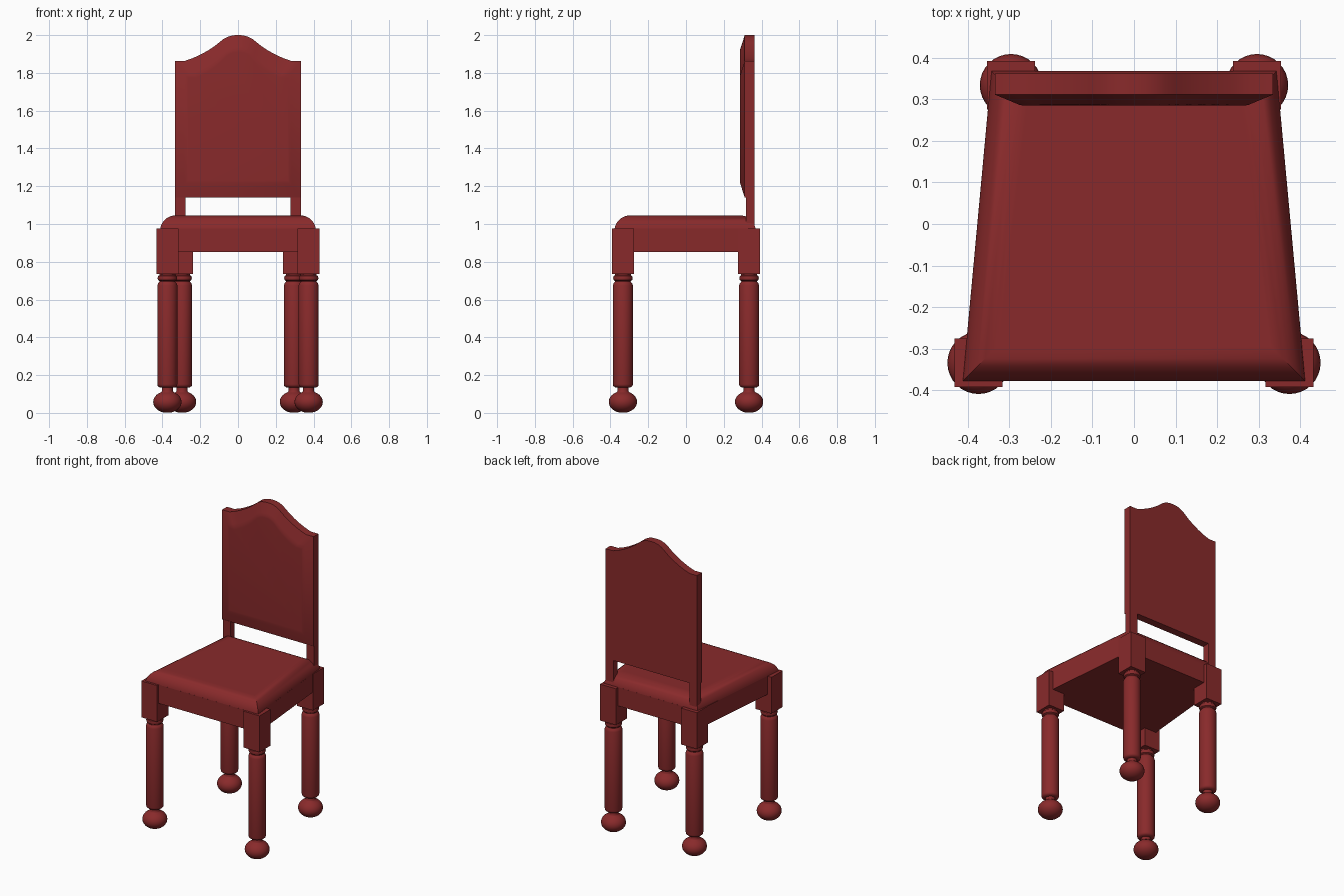
import bpy, bmesh, math

if "Cube" in bpy.data.objects:
    bpy.data.objects.remove(bpy.data.objects["Cube"])

mat = bpy.data.materials.new("dark_red")
mat.diffuse_color = (0.25, 0.023, 0.024, 1)
mat.use_nodes = True
mat.node_tree.nodes["Principled BSDF"].inputs["Base Color"].default_value = mat.diffuse_color


def finish(name, bm, angle=38):
    bmesh.ops.recalc_face_normals(bm, faces=bm.faces)
    mesh = bpy.data.meshes.new(name)
    bm.to_mesh(mesh)
    bm.free()
    ob = bpy.data.objects.new(name, mesh)
    bpy.context.collection.objects.link(ob)
    mesh.materials.append(mat)
    bpy.ops.object.select_all(action='DESELECT')
    ob.select_set(True)
    bpy.context.view_layer.objects.active = ob
    bpy.ops.object.shade_smooth_by_angle(angle=math.radians(angle))
    return ob


def loft(name, rings, angle=38):
    """Skin a stack of equal-length closed rings and cap both ends."""
    bm = bmesh.new()
    vr = [[bm.verts.new(p) for p in ring] for ring in rings]
    n = len(vr[0])
    for a, b in zip(vr, vr[1:]):
        for i in range(n):
            bm.faces.new((a[i], a[(i + 1) % n], b[(i + 1) % n], b[i]))
    bm.faces.new(vr[0][::-1])
    bm.faces.new(vr[-1])
    return finish(name, bm, angle)


def trapezoid(z, inset=0.0):
    f, b, yf, yb = 0.412 - inset, 0.343 - inset, -0.378 + inset, 0.368 - inset
    return [(-f, yf, z), (f, yf, z), (b, yb, z), (-b, yb, z)]


def box(name, x0, x1, y0, y1, z0, z1):
    return loft(name, [[(x0, y0, z), (x1, y0, z), (x1, y1, z), (x0, y1, z)]
                       for z in (z0, z1)])


# turned leg profile (radius, height): ball foot, neck, shaft, collar
foot = [(0.075 * math.sin(a), 0.058 - 0.058 * math.cos(a))
        for a in [math.pi * i / 14 for i in range(1, 13)]]
leg_profile = foot + [(0.029, 0.115), (0.029, 0.134), (0.043, 0.136),
                      (0.051, 0.143), (0.053, 0.152), (0.053, 0.675),
                      (0.049, 0.686), (0.041, 0.695), (0.041, 0.698),
                      (0.049, 0.703), (0.052, 0.713), (0.049, 0.724),
                      (0.042, 0.729), (0.042, 0.74)]


def leg(name, cx, cy):
    ring = [2 * math.pi * i / 32 for i in range(32)]
    loft(name, [[(cx + r * math.cos(t), cy + r * math.sin(t), z) for t in ring]
                for r, z in leg_profile])
    h = 0.058
    box(name + "_block", cx - h, cx + h, cy - h, cy + h, 0.735, 0.975)


# legs with their square top blocks
for side, s in (("left", -1), ("right", 1)):
    leg("front_leg_" + side, s * 0.374, -0.334)
    leg("back_leg_" + side, s * 0.296, 0.334)

# apron and cushioned seat
loft("apron", [trapezoid(0.853), trapezoid(0.976)])
loft("seat", [trapezoid(z, i) for z, i in
              ((0.974, 0.0), (0.985, 0.002), (1.002, 0.009), (1.018, 0.020),
               (1.032, 0.036), (1.041, 0.054), (1.045, 0.072), (1.045, 0.085))])

# back posts
for side, s in (("left", -1), ("right", 1)):
    x0, x1 = sorted((s * 0.278, s * 0.334))
    box("back_post_" + side, x0, x1, 0.318, 0.362, 0.975, 1.145)

# crest curve of the backrest, right half from the middle outwards
half = [(0.025, 1.999), (0.05, 1.993), (0.075, 1.981), (0.10, 1.961),
        (0.125, 1.941), (0.16, 1.918), (0.20, 1.896), (0.24, 1.878),
        (0.28, 1.864), (0.334, 1.864)]
crest = half[::-1] + [(0, 2.0)] + [(-x, z) for x, z in half]


def back_ring(y, inset):
    k = (0.334 - inset) / 0.334
    pts = [(-0.334, 1.14 + inset * 1.3), (0.334, 1.14 + inset * 1.3)]
    pts += [(x, z - inset * 1.3) for x, z in crest]
    return [(x * k, y, z) for x, z in pts]


# backrest board with padded front
loft("backrest", [back_ring(y, i) for y, i in
                  ((0.362, 0), (0.311, 0), (0.291, 0.048),
                   (0.286, 0.060), (0.285, 0.070))])
